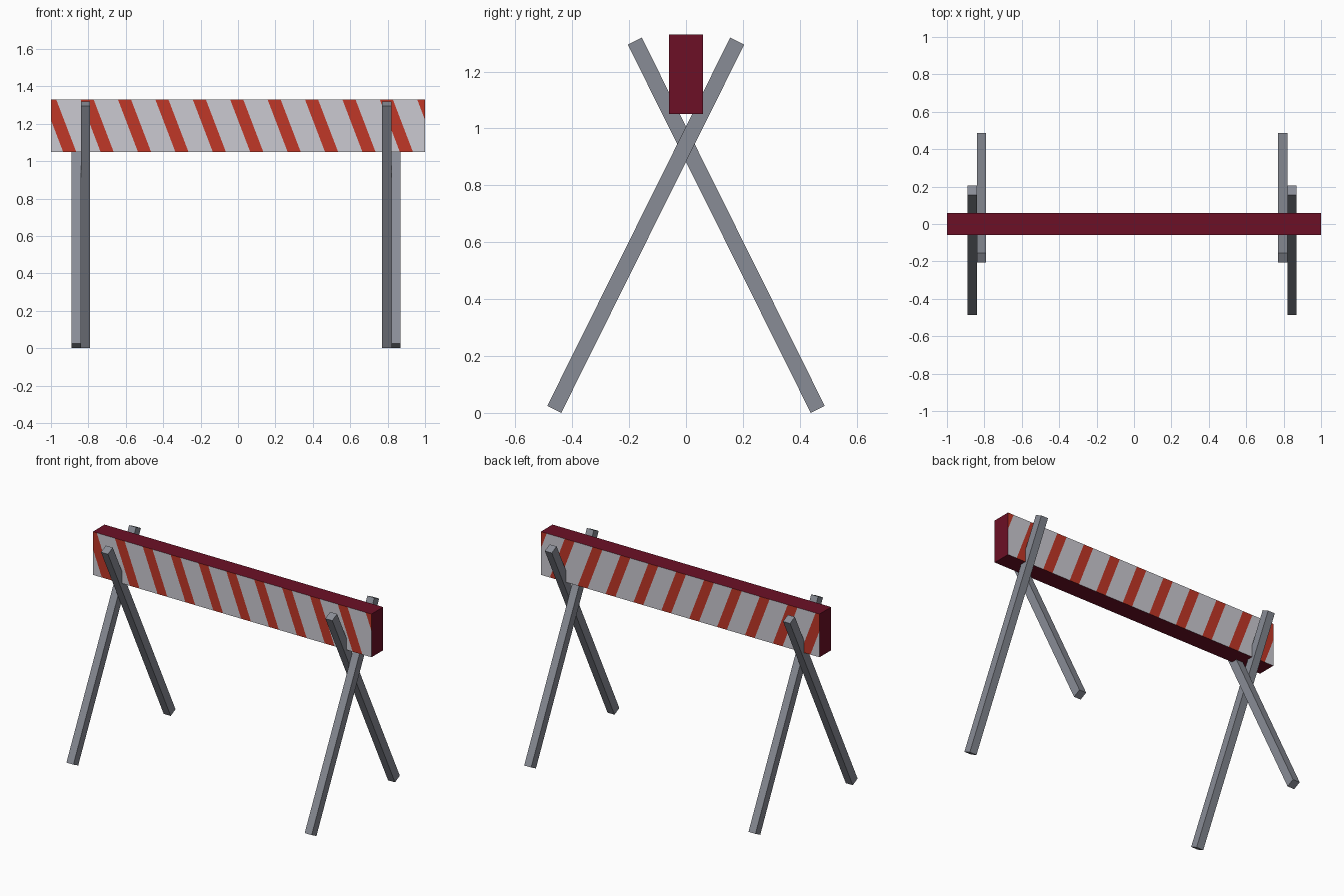
import bpy, bmesh, math
from mathutils import Vector, Matrix

if "Cube" in bpy.data.objects:
    bpy.data.objects.remove(bpy.data.objects["Cube"])


def material(name, rgb):
    m = bpy.data.materials.new(name)
    m.diffuse_color = (*rgb, 1.0)
    m.use_nodes = True
    m.node_tree.nodes["Principled BSDF"].inputs["Base Color"].default_value = m.diffuse_color
    return m


grey = material("steel grey", (0.25, 0.265, 0.305))
white = material("off white", (0.60, 0.59, 0.64))
red = material("stripe red", (0.53, 0.038, 0.02))
maroon = material("dark maroon", (0.15, 0.005, 0.019))


def finish(bm, name, mats):
    me = bpy.data.meshes.new(name)
    bm.to_mesh(me)
    bm.free()
    for m in mats:
        me.materials.append(m)
    ob = bpy.data.objects.new(name, me)
    bpy.context.collection.objects.link(ob)
    return ob


def box(size, matrix):
    bm = bmesh.new()
    bmesh.ops.create_cube(bm, size=1.0)
    bmesh.ops.scale(bm, vec=size, verts=bm.verts)
    bmesh.ops.transform(bm, matrix=matrix, verts=bm.verts)
    return bm


# Striped beam: cut along slanted stripe edges, then coloured by rule
Z0, Z1 = 1.05, 1.33
SLANT, START, PERIOD, WIDTH = 0.107 / (Z1 - Z0), -0.642, 0.2, 0.07
bm = box((2.0, 0.12, Z1 - Z0), Matrix.Translation((0, 0, (Z0 + Z1) / 2)))
for k in range(-3, 10):
    for off in (0.0, WIDTH):
        bmesh.ops.bisect_plane(
            bm, geom=bm.verts[:] + bm.edges[:] + bm.faces[:], dist=1e-5,
            plane_co=(START + k * PERIOD + off, 0, Z1),
            plane_no=Vector((1, 0, SLANT)).normalized())
bm.normal_update()
for f in bm.faces:
    c = f.calc_center_median()
    if abs(f.normal.y) > 0.5:
        u = c.x - (Z1 - c.z) * SLANT - START
        f.material_index = 1 if u % PERIOD < WIDTH else 0
    else:
        f.material_index = 2
finish(bm, "striped_beam", [white, red, maroon])


# Crossed legs: side by side in x, leaning opposite ways
def leg(name, x, lean):
    a = Vector((x, -0.463 * lean, 0.0125))
    b = Vector((x, 0.180 * lean, 1.307))
    d = b - a
    rot = Matrix.Rotation(-math.atan2(d.y, d.z), 4, 'X')
    finish(box((0.05, 0.055, d.length), Matrix.Translation((a + b) / 2) @ rot),
           name, [grey])


leg("left_outer_leg", -0.865, 1)
leg("left_inner_leg", -0.815, -1)
leg("right_inner_leg", 0.795, -1)
leg("right_outer_leg", 0.845, 1)
